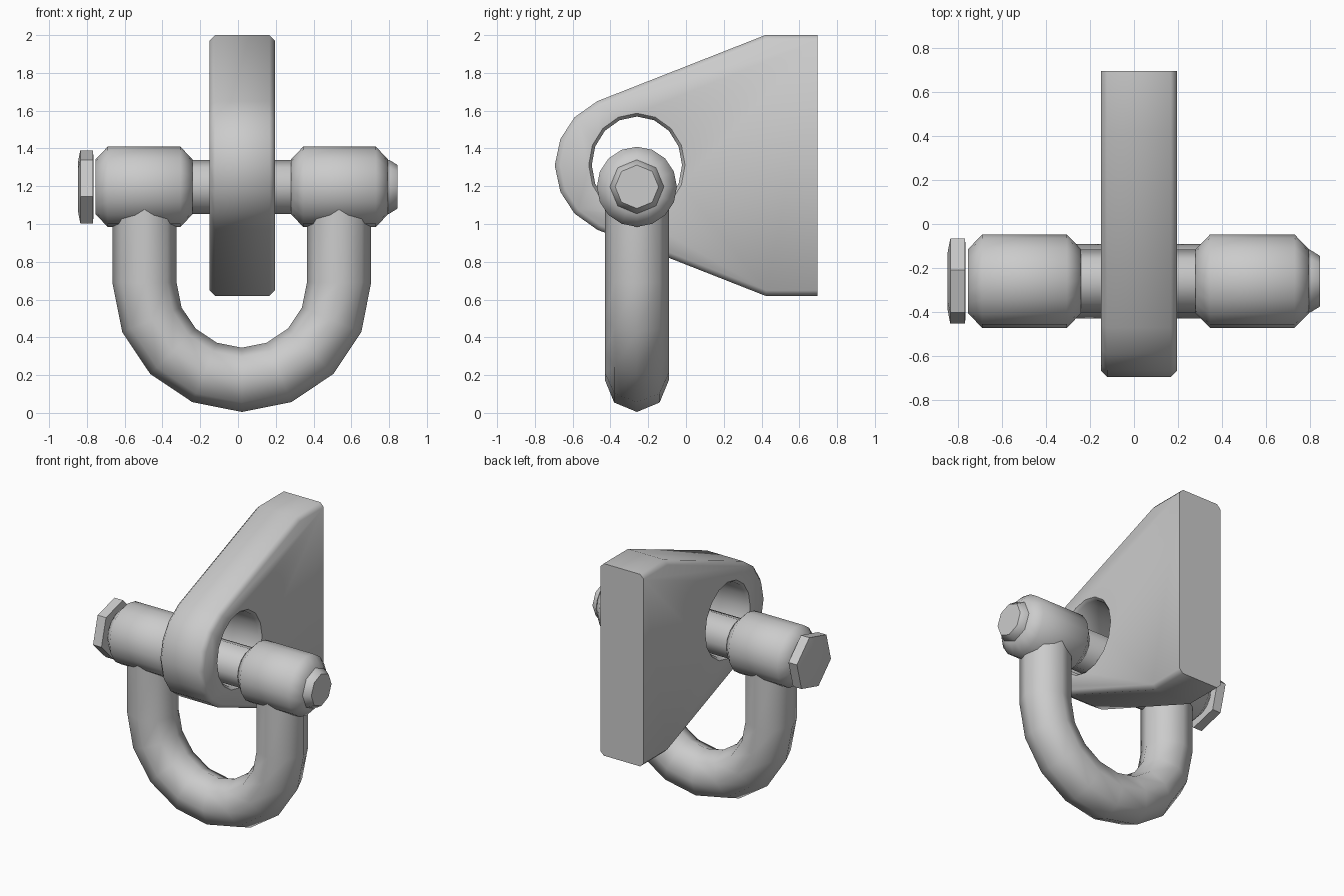
import bpy, bmesh
from math import pi, sin, cos, radians

if "Cube" in bpy.data.objects:
    bpy.data.objects.remove(bpy.data.objects["Cube"])

CX, PY, PZ = 0.02, -0.26, 1.197     # mid plane and pin axis


def finish(name, bm, angle=50):
    bmesh.ops.recalc_face_normals(bm, faces=bm.faces[:])
    me = bpy.data.meshes.new(name)
    bm.to_mesh(me)
    bm.free()
    ob = bpy.data.objects.new(name, me)
    bpy.context.collection.objects.link(ob)
    smooth(ob, angle)
    return ob


def smooth(ob, angle=50):
    bpy.ops.object.select_all(action='DESELECT')
    ob.select_set(True)
    bpy.context.view_layer.objects.active = ob
    bpy.ops.object.shade_smooth_by_angle(angle=radians(angle))


def skin(name, rings, angle=50):
    """Join rings of points into a capped tube."""
    bm = bmesh.new()
    loops = [[bm.verts.new(p) for p in r] for r in rings]
    n = len(loops[0])
    for a, b in zip(loops, loops[1:]):
        for i in range(n):
            j = (i + 1) % n
            bm.faces.new((a[i], a[j], b[j], b[i]))
    bm.faces.new(loops[0])
    bm.faces.new(loops[-1])
    return finish(name, bm, angle)


def turned(name, profile, sides, start=0.0, y=PY, z=PZ, squash=1.0, angle=50):
    """Turned part along x; profile is a list of (x, radius)."""
    turn = [start + 2 * pi * i / sides for i in range(sides)]
    return skin(name, [[(x, y + squash * r * cos(t), z + r * sin(t)) for t in turn]
                       for x, r in profile], angle)


# Mounting plate: bevelled prism, rear edge left square
half = [(0.695, 0.69), (0.42, 0.69), (-0.47, 0.34), (-0.59, 0.255), (-0.665, 0.14)]
outline = [(y, 1.31 + h) for y, h in half] + [(-0.695, 1.31)] \
    + [(y, 1.31 - h) for y, h in reversed(half)]
X0, X1 = -0.15, 0.195
bm = bmesh.new()
face = bm.faces.new([bm.verts.new((X0, y, z)) for y, z in outline])
ext = bmesh.ops.extrude_face_region(bm, geom=[face], use_keep_orig=True)
for v in ext['geom']:
    if isinstance(v, bmesh.types.BMVert):
        v.co.x = X1
rim = [e for e in bm.edges
       if abs(e.verts[0].co.x - e.verts[1].co.x) < 1e-4
       and min(v.co.y for v in e.verts) < 0.6]
bmesh.ops.bevel(bm, geom=rim, offset=0.028, offset_type='OFFSET',
                segments=1, affect='EDGES')
plate = finish("mounting_plate", bm)

# Pin hole with small chamfers
cutter = turned("hole_cutter", [(X0 - 0.03, 0.3), (X0 + 0.02, 0.257),
                                (X1 - 0.02, 0.257), (X1 + 0.03, 0.3)],
                16, z=1.312, squash=0.93)
cutter.hide_render = True
mod = plate.modifiers.new("hole", 'BOOLEAN')
mod.operation = 'DIFFERENCE'
mod.solver = 'EXACT'
mod.object = cutter
bpy.context.view_layer.objects.active = plate
bpy.ops.object.modifier_apply(modifier=mod.name)
bpy.data.objects.remove(cutter, do_unlink=True)
smooth(plate, 46)

# Pin with chamfered tip
turned("pin", [(-0.74, 0.143), (0.80, 0.143), (0.845, 0.115)], 8)

# Six-sided pin head with a slightly domed face
turned("pin_head", [(-0.765, 0.16), (-0.768, 0.2), (-0.835, 0.2), (-0.848, 0.13)],
       6, start=radians(-45))

# Shackle eyes
for side, label in ((-1, "left"), (1, "right")):
    turned(label + "_eye", [(CX + side * d, r) for d, r in
                            ((0.26, 0.145), (0.325, 0.212), (0.71, 0.212), (0.775, 0.145))], 16)

# U-shaped bow: octagonal tube swept around a half circle with straight legs
R, T, BZ = 0.515, 0.17, 0.69
path = [(pi, 1.14)] + [(pi + pi * i / 8, BZ) for i in range(9)] + [(2 * pi, 1.14)]
skin("shackle_bow",
     [[(CX + (R + T * cos(t)) * cos(a), PY + T * sin(t), z + (R + T * cos(t)) * sin(a))
       for t in [2 * pi * k / 8 for k in range(8)]] for a, z in path])
